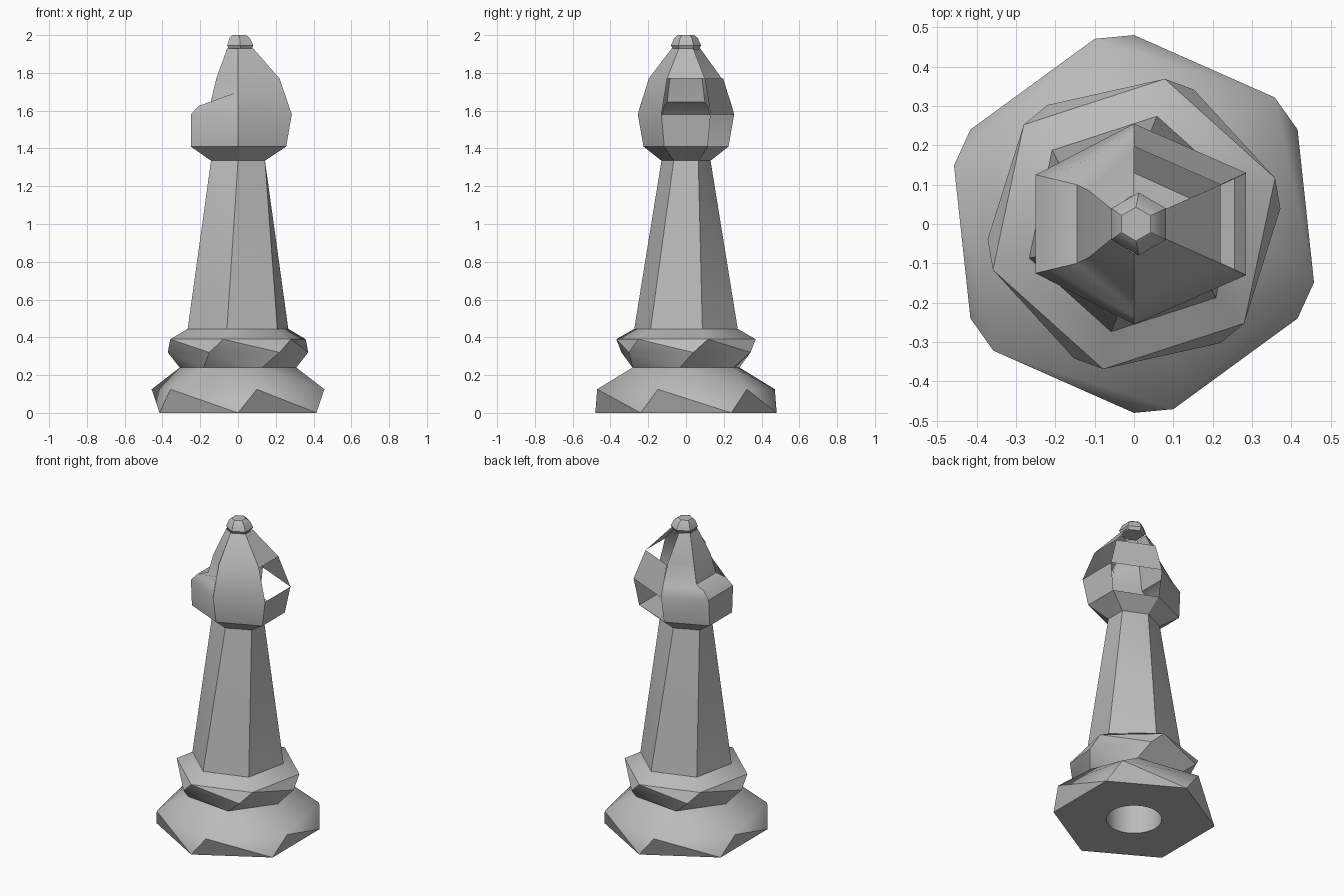
import bpy, bmesh, math
from math import sin, cos, radians

cube = bpy.data.objects.get("Cube")
if cube:
    bpy.data.objects.remove(cube, do_unlink=True)

GREY = (0.5, 0.5, 0.5, 1)
stone = bpy.data.materials.new("plain grey")
stone.use_nodes = True
stone.diffuse_color = GREY
stone.node_tree.nodes["Principled BSDF"].inputs["Base Color"].default_value = GREY


def finish(name, bm, angle=32):
    mesh = bpy.data.meshes.new(name)
    bm.to_mesh(mesh)
    bm.free()
    mesh.materials.append(stone)
    obj = bpy.data.objects.new(name, mesh)
    bpy.context.collection.objects.link(obj)
    bpy.ops.object.select_all(action="DESELECT")
    obj.select_set(True)
    bpy.context.view_layer.objects.active = obj
    bpy.ops.object.shade_smooth_by_angle(angle=radians(angle))
    return obj


def ring(bm, z, rx, ry, turn, count=6, cx=0):
    step = 360 / count
    return [bm.verts.new((cx + rx * cos(radians(turn + step * k)),
                          ry * sin(radians(turn + step * k)), z)) for k in range(count)]


def wrap(bm, low, high, twisted=False):
    n = len(low)
    for k in range(n):
        j = (k + 1) % n
        if twisted:  # split along the short diagonal
            bm.faces.new((low[k], low[j], high[k]))
            bm.faces.new((high[k], low[j], high[j]))
        else:
            bm.faces.new((low[k], low[j], high[j], high[k]))


def edges_of(bm, loop):
    return [bm.edges.get((loop[k - 1], loop[k])) for k in range(len(loop))]


# Twisted foot, collar and tapered column: z, x radius, y radius, turn
bm = bmesh.new()
levels = [(0, .48, .48, 30), (.125, .481, .481, 42), (.24, .31, .31, 54),
          (.32, .374, .374, 66), (.39, .377, .377, 78), (.445, .28, .28, 78),
          (1.335, .165, .13, 90)]
rings = [ring(bm, *level) for level in levels]
for a, b, la, lb in zip(rings, rings[1:], levels, levels[1:]):
    wrap(bm, a, b, la[3] != lb[3])
bm.faces.new(rings[-1])
# Round socket under the foot
mouth = ring(bm, 0, .163, .163, 0, 32)
roof = ring(bm, .4, .163, .163, 0, 32)
wrap(bm, mouth, roof)
bm.faces.new(roof)
bmesh.ops.triangle_fill(bm, use_beauty=True,
                        edges=edges_of(bm, rings[0]) + edges_of(bm, mouth))
bmesh.ops.recalc_face_normals(bm, faces=bm.faces[:])
finish("base_and_column", bm)


def shell(name, rows, gaps=(), flip=False):
    """Half of the head; each row is z, x, y of the corners and z, y at the seam."""
    bm = bmesh.new()
    grid = [[bm.verts.new(p) for p in ((0, ym, zm), (x, y, z), (x, -y, z), (0, -ym, zm))]
            for z, x, y, zm, ym in rows]
    for band in range(len(grid) - 1):
        for side in range(3):
            if (band, side) in gaps:
                continue
            low, high = grid[band], grid[band + 1]
            face = [low[side + 1], low[side], high[side], high[side + 1]]
            bm.faces.new(face[::-1] if flip else face)
    return finish(name, bm)


# Left half of the head, with openings
shell("head_left_half", [
    (1.335, .143, .065, 1.335, .13), (1.41, .255, .115, 1.41, .225),
    (1.58, .285, .13, 1.58, .255), (1.77, .22, .1, 1.77, .197),
    (1.93, .08, .038, 1.93, .075)],
    gaps={(1, 0), (2, 1), (3, 0)})

# Right half of the head, with the stepped notch
shell("head_right_half", [
    (1.335, -.143, .065, 1.335, .13), (1.41, -.25, .115, 1.41, .225),
    (1.58, -.25, .125, 1.58, .255), (1.625, -.208, .115, 1.65, .235),
    (1.645, -.145, .1, 1.70, .217), (1.77, -.115, .085, 1.77, .19),
    (1.93, -.057, .038, 1.93, .075)], flip=True)

# Knob on the tip
bm = bmesh.new()
knob = [ring(bm, z, r, r, 30, 6, cx) for z, r, cx in
        ((1.925, .068, .012), (1.945, .08, .012), (1.985, .062, .009), (2, .043, .005))]
for a, b in zip(knob, knob[1:]):
    wrap(bm, a, b)
bm.faces.new(knob[0])
bm.faces.new(knob[-1])
bmesh.ops.recalc_face_normals(bm, faces=bm.faces[:])
finish("tip_knob", bm)
